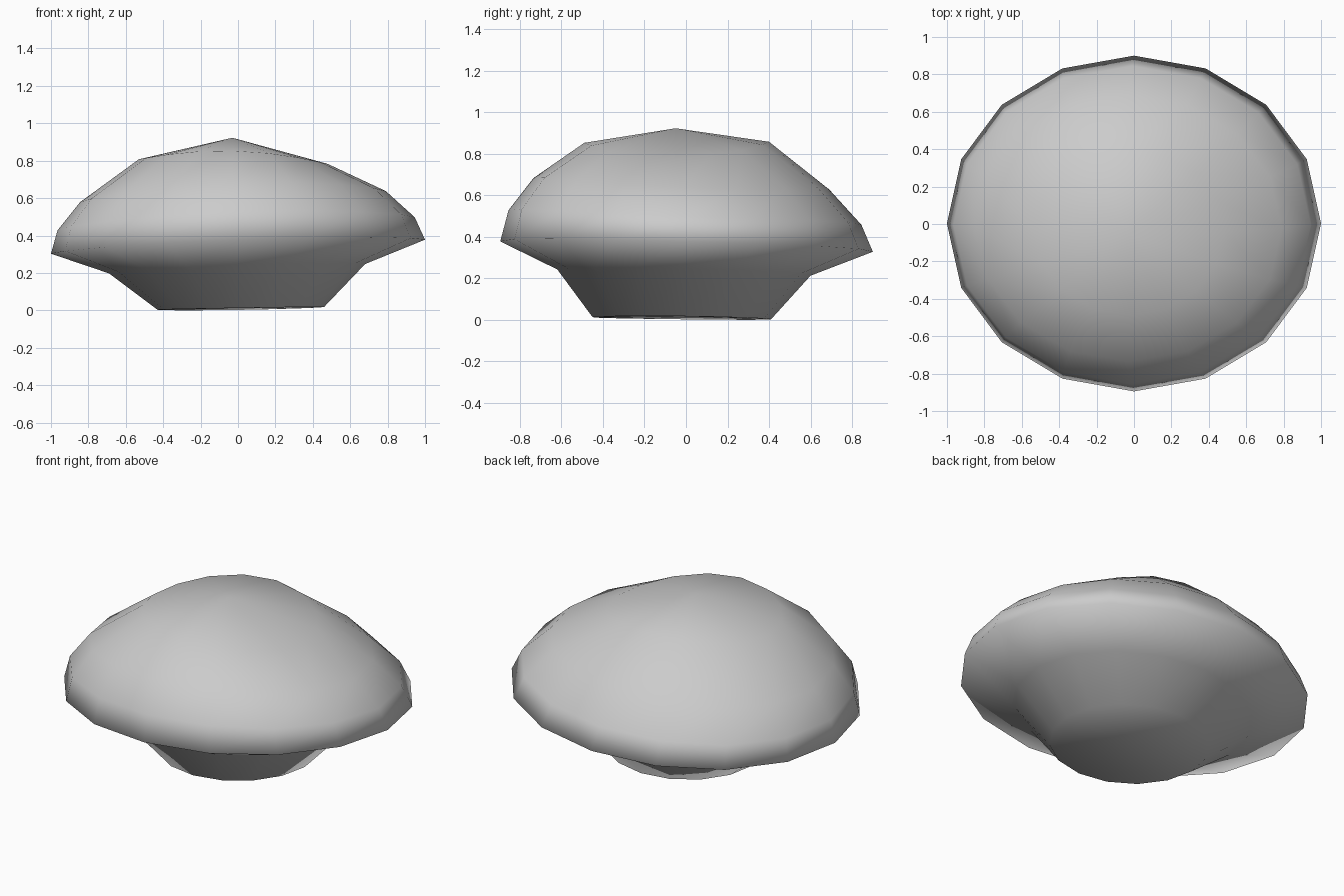
import bpy, bmesh
from math import cos, sin, tau

if "Cube" in bpy.data.objects:
    bpy.data.objects.remove(bpy.data.objects["Cube"])

SIDES = 16

# Each ring: (position, height) at its right, left, back and front extremes
RINGS = [
    ((0.46, 0.02), (-0.43, 0.005), (0.41, 0.005), (-0.45, 0.015)),   # foot
    ((0.68, 0.25), (-0.69, 0.20), (0.60, 0.215), (-0.62, 0.245)),    # under the rim
    ((1.00, 0.38), (-1.00, 0.305), (0.90, 0.33), (-0.895, 0.38)),    # rim
    ((0.945, 0.50), (-0.965, 0.43), (0.845, 0.46), (-0.855, 0.53)),
    ((0.79, 0.64), (-0.845, 0.58), (0.69, 0.63), (-0.735, 0.685)),
    ((0.48, 0.785), (-0.53, 0.81), (0.40, 0.86), (-0.49, 0.855)),    # shoulder
]
APEX = (-0.03, -0.05, 0.925)


def ring_point(ring, a):
    """Point on an uneven oval passing through the four extremes."""
    (xr, zr), (xl, zl), (yb, zb), (yf, zf) = ring
    c, s = cos(a), sin(a)
    x = (xr + xl) / 2 + (xr - xl) / 2 * c
    y = (yb + yf) / 2 + (yb - yf) / 2 * s
    z = ((zr + zl + zb + zf) / 4 + (zr - zl) / 2 * c + (zb - zf) / 2 * s
         + (zr + zl - zb - zf) / 4 * cos(2 * a))
    return x, y, z


bm = bmesh.new()
loops = [[bm.verts.new(ring_point(r, tau * i / SIDES)) for i in range(SIDES)]
         for r in RINGS]

# Walls between neighbouring rings
for low, high in zip(loops, loops[1:]):
    for i in range(SIDES):
        j = (i + 1) % SIDES
        bm.faces.new((low[i], low[j], high[j], high[i]))

# Domed top and flat underside
apex = bm.verts.new(APEX)
for i in range(SIDES):
    bm.faces.new((loops[-1][i], loops[-1][(i + 1) % SIDES], apex))
bm.faces.new(loops[0][::-1])

# Rest on the ground, smooth all over
lowest = min(v.co.z for v in bm.verts)
for v in bm.verts:
    v.co.z -= lowest
for f in bm.faces:
    f.smooth = True
bmesh.ops.recalc_face_normals(bm, faces=bm.faces)

mesh = bpy.data.meshes.new("boulder")
bm.to_mesh(mesh)
bm.free()
bpy.context.collection.objects.link(bpy.data.objects.new("boulder", mesh))
